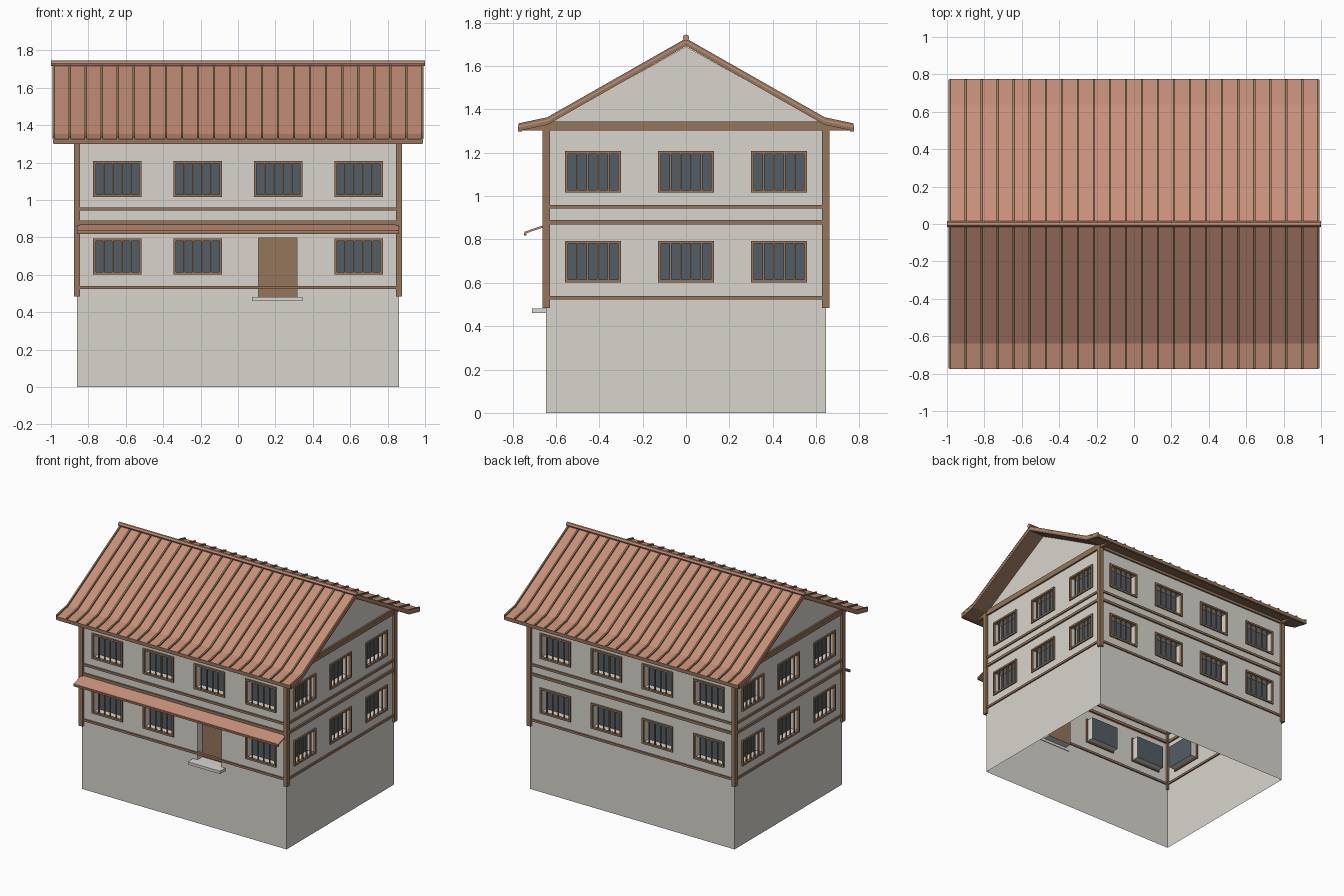
import bpy, bmesh, math
from mathutils import Matrix

if "Cube" in bpy.data.objects:
    bpy.data.objects.remove(bpy.data.objects["Cube"])


def material(name, rgb):
    m = bpy.data.materials.new(name)
    m.diffuse_color = (*rgb, 1)
    m.use_nodes = True
    m.node_tree.nodes["Principled BSDF"].inputs["Base Color"].default_value = m.diffuse_color
    return m


PLASTER = material("plaster", (0.69, 0.665, 0.61))
WOOD = material("brown wood", (0.30, 0.18, 0.105))
TILE = material("terracotta", (0.56, 0.275, 0.19))
GLASS = material("window glass", (0.085, 0.108, 0.132))
STONE = material("pale stone", (0.70, 0.69, 0.66))


def finish(bm, name, mats, angle=0.0):
    """Turn a bmesh into an object, rotated about the house centre."""
    bmesh.ops.transform(bm, matrix=Matrix.Rotation(angle, 4, 'Z'), verts=bm.verts)
    me = bpy.data.meshes.new(name)
    bm.to_mesh(me)
    bm.free()
    for m in mats:
        me.materials.append(m)
    ob = bpy.data.objects.new(name, me)
    bpy.context.collection.objects.link(ob)
    return ob


def boxes(name, spans, mat, angle=0.0):
    """One object from boxes given as (x0, x1, y0, y1, z0, z1)."""
    bm = bmesh.new()
    for x0, x1, y0, y1, z0, z1 in spans:
        mx = (Matrix.Translation(((x0 + x1) / 2, (y0 + y1) / 2, (z0 + z1) / 2))
              @ Matrix.Diagonal((x1 - x0, y1 - y0, z1 - z0, 1)))
        bmesh.ops.create_cube(bm, size=1, matrix=mx)
    return finish(bm, name, [mat], angle)


HX, HY, TOP, RECESS = 0.86, 0.645, 1.33, 0.06
FLOORS = [(0.61, 0.785), (1.025, 1.20)]
DOOR = (0.11, 0.315, 0.48, 0.797)


def wall_sheet(name, half, dist, openings, gable, angle):
    """Thin wall with recessed openings (u0, u1, z0, z1, material index)."""
    bm = bmesh.new()

    def face(pts, mi=0):
        bm.faces.new([bm.verts.new(p) for p in pts]).material_index = mi

    us = sorted({-half, half, *[v for o in openings for v in o[:2]]})
    zs = sorted({0, TOP, *[v for o in openings for v in o[2:4]]})
    y, yi = -dist, -dist + RECESS
    for a, b in zip(us, us[1:]):
        for c, d in zip(zs, zs[1:]):
            mu, mz = (a + b) / 2, (c + d) / 2
            if not any(o[0] < mu < o[1] and o[2] < mz < o[3] for o in openings):
                face([(a, y, c), (b, y, c), (b, y, d), (a, y, d)])
    for a, b, c, d, mi in openings:
        ring = [(a, c), (b, c), (b, d), (a, d)]
        face([(u, yi, z) for u, z in ring], mi)
        for (u, z), (v, w) in zip(ring, ring[1:] + ring[:1]):
            face([(u, y, z), (v, y, w), (v, yi, w), (u, yi, z)])
    if gable:
        face([(-half, y, TOP), (half, y, TOP), (0, y, 1.69)])
    bmesh.ops.remove_doubles(bm, verts=bm.verts, dist=1e-5)
    finish(bm, name, [PLASTER, GLASS, WOOD], angle)


# Four walls with their windows, frames, bars and beams
SIDES = [("front", 0, HX, HY), ("right", 1, HY, HX), ("back", 2, HX, HY), ("left", 3, HY, HX)]
for side, turn, half, dist in SIDES:
    angle = turn * math.pi / 2
    centres = [-0.645, -0.215, 0.215, 0.645] if half == HX else [-0.43, 0, 0.43]
    windows = [(c - 0.12, c + 0.12, z0, z1, 1) for z0, z1 in FLOORS for c in centres]
    extra = []
    if side == "front":
        windows = [w for w in windows if not (w[2] < 0.7 and 0 < w[0] < 0.3)]
        extra = [(*DOOR, 2)]
    wall_sheet(side + "_wall", half, dist, windows + extra, half == HY, angle)

    frames, bars = [], []
    f, y0, y1 = 0.009, -dist - 0.01, -dist + 0.01
    for a, b, c, d, _ in windows:
        frames += [(a - f, a + f / 2, y0, y1, c - f, d + f), (b - f / 2, b + f, y0, y1, c - f, d + f),
                   (a, b, y0, y1, c - f, c + f / 2), (a, b, y0, y1, d - f / 2, d + f)]
        for i in range(1, 5):
            u = a + (b - a) * i / 5
            bars.append((u - 0.004, u + 0.004, -dist - 0.004, -dist + 0.004, c, d))
    boxes(side + "_window_frames", frames, WOOD, angle)
    boxes(side + "_window_bars", bars, WOOD, angle)
    boxes(side + "_beams", [(-half, half, -dist - t, -dist + t, z0, z1) for z0, z1, t in
                            [(0.523, 0.54, 0.01), (0.87, 0.89, 0.012),
                             (0.943, 0.96, 0.01), (1.305, 1.345 if half == HY else 1.33, 0.012)]],
          WOOD, angle)

# Corner posts and gable tie beams reaching out to the eaves
boxes("corner_posts", [(sx * HX - 0.016, sx * HX + 0.016, sy * HY - 0.017, sy * HY + 0.017, 0.483, 1.34)
                       for sx in (-1, 1) for sy in (-1, 1)], WOOD)
boxes("tie_beams", [(sx * HX - 0.013, sx * HX + 0.013, -0.765, 0.765, 1.302, 1.326)
                    for sx in (-1, 1)], WOOD)

# Roof with a flared eave
SLOPE = [(0, 1.717), (0.64, 1.353), (0.772, 1.325)]
PROFILE = [(-y, z) for y, z in SLOPE[:0:-1]] + SLOPE


def roof_strip(bm, x0, x1, low, high):
    """Band following the roof profile between two height offsets."""
    ring = [(y, z + high) for y, z in PROFILE] + [(y, z + low) for y, z in PROFILE[::-1]]
    n, k = len(ring), len(PROFILE)
    a = [bm.verts.new((x0, y, z)) for y, z in ring]
    b = [bm.verts.new((x1, y, z)) for y, z in ring]
    for i in range(n):
        j = (i + 1) % n
        bm.faces.new((a[i], a[j], b[j], b[i]))
    for i in range(k - 1):
        q = (i, i + 1, n - 2 - i, n - 1 - i)
        bm.faces.new([a[m] for m in q])
        bm.faces.new([b[m] for m in q])
    bmesh.ops.recalc_face_normals(bm, faces=bm.faces)


for name, low, high, mat in [("roof_covering", -0.008, 0, TILE), ("roof_deck", -0.024, -0.008, WOOD)]:
    bm = bmesh.new()
    roof_strip(bm, -0.99, 0.99, low, high)
    finish(bm, name, [mat])

bm = bmesh.new()
for i in range(24):
    x = -0.985 + 1.97 * i / 23
    roof_strip(bm, x - 0.006, x + 0.006, 0, 0.011)
finish(bm, "roof_ribs", [WOOD])

boxes("eave_boards", [(-0.985, 0.985, min(s * 0.757, s * 0.774), max(s * 0.757, s * 0.774), 1.299, 1.325)
                      for s in (-1, 1)], WOOD)

# Round ridge cap
bm = bmesh.new()
bmesh.ops.create_cone(bm, cap_ends=True, segments=12, radius1=0.015, radius2=0.015, depth=2.0,
                      matrix=Matrix.Translation((0, 0, 1.73)) @ Matrix.Rotation(math.pi / 2, 4, 'Y'))
ridge = finish(bm, "ridge_cap", [TILE])
bpy.context.view_layer.objects.active = ridge
ridge.select_set(True)
bpy.ops.object.shade_smooth_by_angle()

# Sloping canopy along the front, with its edge board
bm = bmesh.new()
ends = [[bm.verts.new((x, y, z)) for y, z in
         [(-0.745, 0.826), (-0.645, 0.86), (-0.645, 0.87), (-0.745, 0.836)]] for x in (-HX, HX)]
bm.faces.new(ends[0])
bm.faces.new(ends[1])
for i in range(4):
    j = (i + 1) % 4
    bm.faces.new((ends[0][i], ends[0][j], ends[1][j], ends[1][i]))
bmesh.ops.recalc_face_normals(bm, faces=bm.faces)
finish(bm, "canopy", [TILE])
boxes("canopy_edge_board", [(-HX, HX, -0.747, -0.735, 0.818, 0.831)], WOOD)

# Door step
boxes("door_step", [(0.075, 0.345, -0.71, -0.64, 0.46, 0.481)], STONE)
